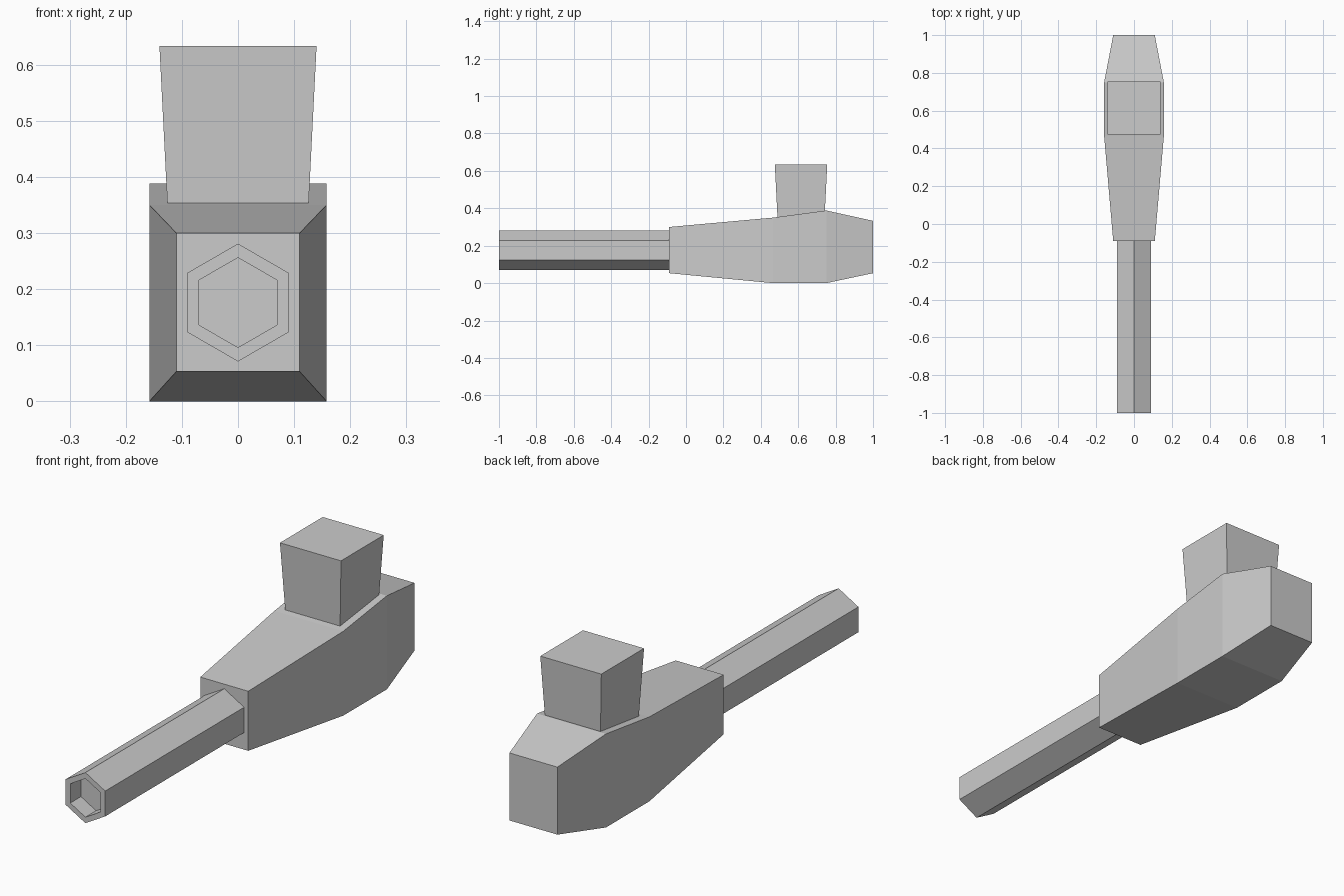
import bpy, bmesh
from math import sin, cos, pi

if "Cube" in bpy.data.objects:
    bpy.data.objects.remove(bpy.data.objects["Cube"])


def loft(name, rings, closed_ends=True):
    """Skin a series of matching vertex rings into a capped solid."""
    bm = bmesh.new()
    loops = [[bm.verts.new(p) for p in ring] for ring in rings]
    n = len(rings[0])
    for a, b in zip(loops, loops[1:]):
        for i in range(n):
            j = (i + 1) % n
            bm.faces.new((a[i], a[j], b[j], b[i]))
    bm.faces.new(loops[0][::-1])
    bm.faces.new(loops[-1])
    bmesh.ops.recalc_face_normals(bm, faces=bm.faces)
    mesh = bpy.data.meshes.new(name)
    bm.to_mesh(mesh)
    bm.free()
    obj = bpy.data.objects.new(name, mesh)
    bpy.context.collection.objects.link(obj)
    return obj


def section(y, half_width, bottom, top):
    w = half_width
    return [(-w, y, bottom), (w, y, bottom), (w, y, top), (-w, y, top)]


def hexagon(y, radius, z=0.176):
    return [(radius * sin(i * pi / 3), y, z + radius * cos(i * pi / 3))
            for i in range(6)]


def square(z, half, y=0.615):
    return [(-half, y - half, z), (half, y - half, z),
            (half, y + half, z), (-half, y + half, z)]


# Tapered main body
loft("body", [section(-0.09, 0.11, 0.053, 0.30),
              section(0.465, 0.158, 0.0, 0.35),
              section(0.75, 0.158, 0.0, 0.388),
              section(1.0, 0.11, 0.053, 0.333)])

# Hexagonal barrel with a shallow recessed muzzle
loft("barrel", [hexagon(-0.08, 0.105), hexagon(-1.0, 0.105),
                hexagon(-1.0, 0.08), hexagon(-0.93, 0.08)])

# Flared block on top, sunk slightly into the body
loft("top_block", [square(0.345, 0.1255), square(0.633, 0.14)])
